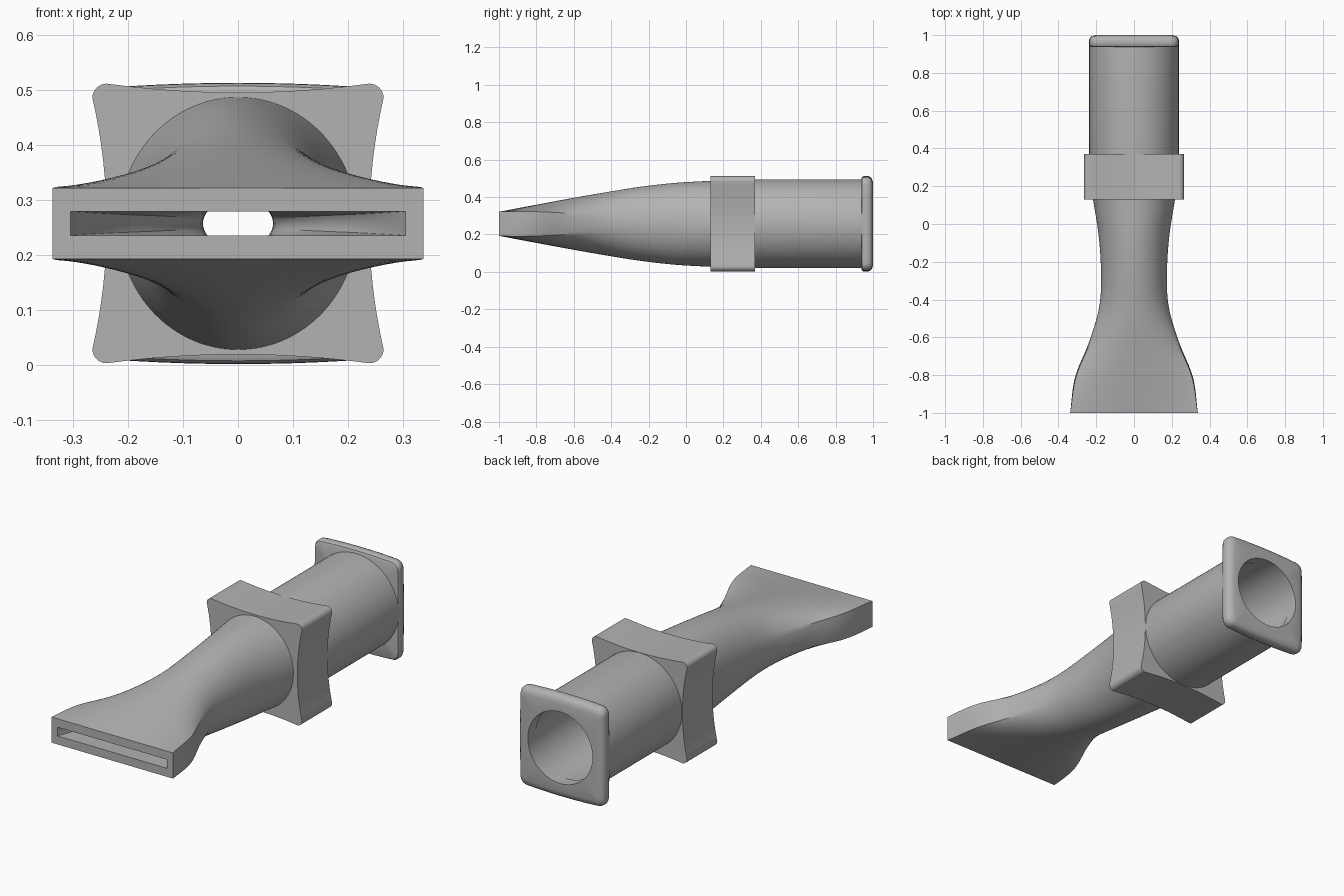
import bpy, bmesh, math

cube = bpy.data.objects.get("Cube")
if cube:
    bpy.data.objects.remove(cube, do_unlink=True)

CZ = 0.257      # height of the long axis
N = 96          # points around each ring

grey = bpy.data.materials.new("plain_grey")
grey.use_nodes = True
COLOUR = (0.45, 0.45, 0.45, 1)
grey.diffuse_color = COLOUR
grey.node_tree.nodes["Principled BSDF"].inputs["Base Color"].default_value = COLOUR


def loft(name, rings):
    """Join (y, outline) rings into a closed hollow body, last ring back to first."""
    bm = bmesh.new()
    loops = [[bm.verts.new((x, y, z + CZ)) for x, z in pts] for y, pts in rings]
    for a, b in zip(loops, loops[1:] + loops[:1]):
        for i in range(len(a)):
            j = (i + 1) % len(a)
            bm.faces.new((a[i], a[j], b[j], b[i]))
    bmesh.ops.recalc_face_normals(bm, faces=bm.faces)
    mesh = bpy.data.meshes.new(name)
    bm.to_mesh(mesh)
    bm.free()
    mesh.materials.append(grey)
    obj = bpy.data.objects.new(name, mesh)
    bpy.context.collection.objects.link(obj)
    bpy.ops.object.select_all(action='DESELECT')
    obj.select_set(True)
    bpy.context.view_layer.objects.active = obj
    bpy.ops.object.shade_smooth_by_angle(angle=math.radians(30))
    return obj


def spline(vals, t):
    """Smooth curve through evenly spaced values, t in 0..1."""
    s = t * (len(vals) - 1)
    i = min(int(s), len(vals) - 2)
    f = s - i
    p1, p2 = vals[i], vals[i + 1]
    m1 = (p2 - vals[i - 1]) / 2 if i else p2 - p1
    m2 = (vals[i + 2] - p1) / 2 if i + 2 < len(vals) else p2 - p1
    return (p1 * (2*f**3 - 3*f**2 + 1) + m1 * (f**3 - 2*f**2 + f)
            + p2 * (3*f**2 - 2*f**3) + m2 * (f**3 - f**2))


def section(w, h, roundness):
    """Blend from a rectangle (0) to an ellipse (1)."""
    pts, corner = [], math.radians(15)
    for i in range(N):
        a = 2 * math.pi * i / N
        c, s = math.cos(a), math.sin(a)
        q = math.atan2(abs(s), abs(c))
        rx = min(1, (math.pi / 2 - q) / (math.pi / 2 - corner))
        rz = min(1, q / corner)
        x = rx + (abs(c) - rx) * roundness
        z = rz + (abs(s) - rz) * roundness
        pts.append((math.copysign(w * x, c), math.copysign(h * z, s)))
    return pts


def rounded_plate(hx, hz, r, bulge_x, bulge_z):
    """Rounded rectangle whose sides bow out (or in) by the bulge."""
    pts, arc, side = [], 8, 16
    corners = [(1, 1), (-1, 1), (-1, -1), (1, -1)]
    for k, (sx, sz) in enumerate(corners):
        cx, cz = sx * (hx - r), sz * (hz - r)
        for i in range(arc + 1):
            a = math.pi / 2 * (k + i / arc)
            pts.append((cx + r * math.cos(a), cz + r * math.sin(a)))
        x0, z0 = pts[-1]
        for i in range(1, side):
            u = i / side
            b = 4 * u * (1 - u)
            if k % 2 == 0:
                pts.append((x0 - sx * 2 * (hx - r) * u, z0 + sz * bulge_z * b))
            else:
                pts.append((x0 + sx * bulge_x * b, z0 - sz * 2 * (hz - r) * u))
    return pts


def hole(outline, r):
    """Circle with points in the same directions as an outline."""
    angles = [math.atan2(z, x) for x, z in outline]
    return [(r * math.cos(a), r * math.sin(a)) for a in angles]


# Nozzle and barrel: flat slotted mouth turning into a round tube
OUT_W = [0.338, 0.312, 0.237, 0.183, 0.175, 0.188, 0.218]
OUT_H = [0.0645, 0.1, 0.135, 0.168, 0.198, 0.219, 0.230]
IN_W = [0.305, 0.225, 0.13, 0.072, 0.068, 0.11, 0.183]
IN_H = [0.022, 0.026, 0.031, 0.035, 0.06, 0.12, 0.183]
START, END, STEPS = -1.0, 0.135, 36
outer, inner = [], []
for i in range(STEPS + 1):
    t = i / STEPS
    y = START + (END - START) * t
    roundness = 1 - (1 - min(1, t / 0.62)) ** 2
    outer.append((y, section(spline(OUT_W, t), spline(OUT_H, t), roundness)))
    inner.append((y, section(spline(IN_W, t), spline(IN_H, t), roundness)))
outer += [(y, section(0.237, 0.237, 1)) for y in (0.2, 0.95)]
inner.append((0.95, section(0.183, 0.183, 1)))
loft("nozzle_and_barrel", outer + inner[::-1])

# Middle collar: square block with hollowed sides
collar = rounded_plate(0.265, 0.2545, 0.026, -0.026, -0.016)
bore = hole(collar, 0.2)
loft("middle_collar", [(0.13, bore), (0.13, collar), (0.37, collar), (0.37, bore)])

# End plate: soft-edged square flange with a round opening
rings = []
for y, inset in ((0.937, 0.014), (0.941, 0.006), (0.95, 0.001), (0.962, 0),
                 (0.975, 0.001), (0.986, 0.006), (0.994, 0.015), (1.0, 0.035)):
    rings.append((y, rounded_plate(0.236 - inset, 0.25 - inset, 0.04 - inset * 0.5,
                                   0.003, 0.006)))
mouth = hole(rings[-1][1], 0.18)
loft("end_plate", [(0.937, mouth)] + rings + [(1.0, mouth)])
